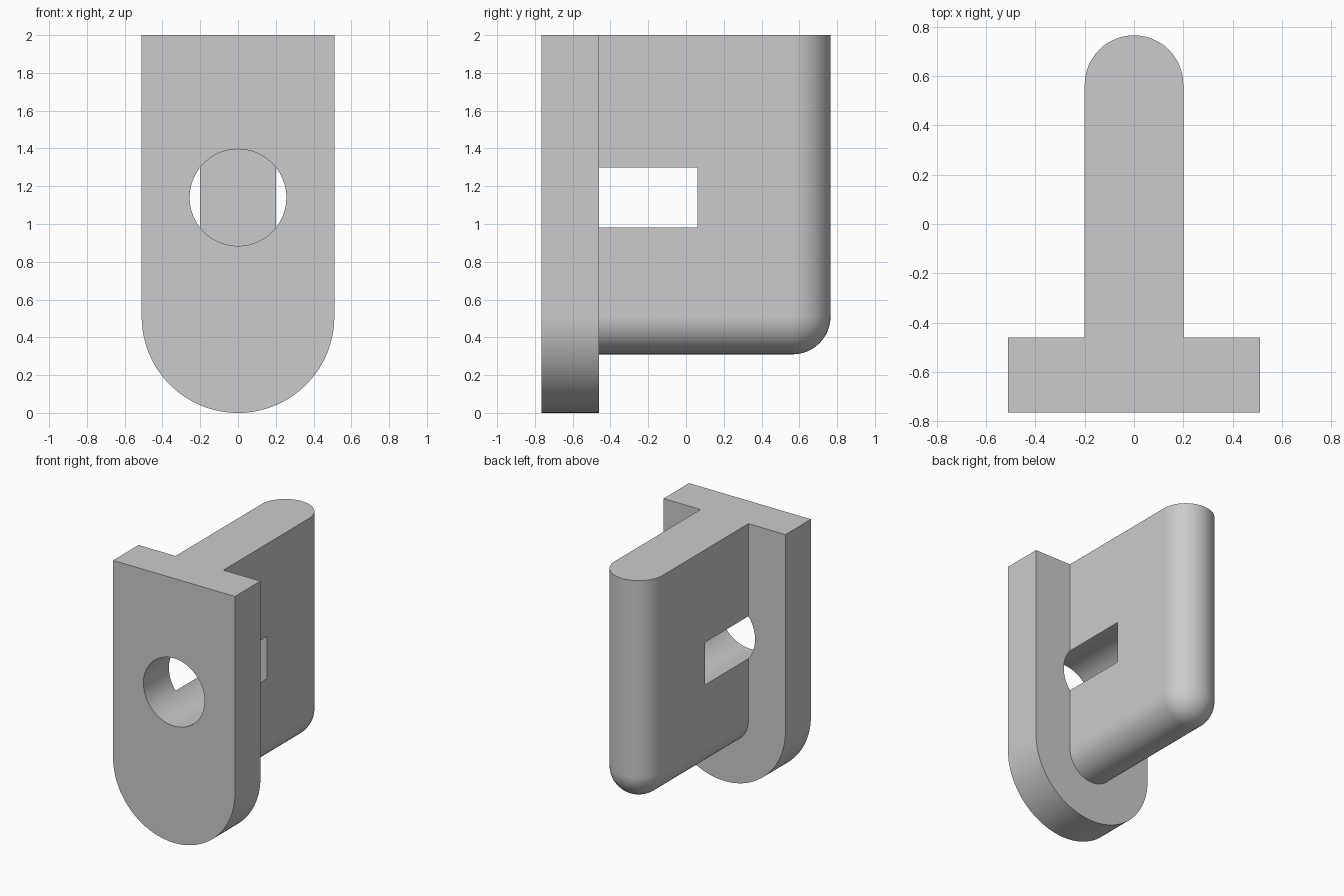
import bpy, bmesh
from math import sin, cos, pi, radians

cube = bpy.data.objects.get("Cube")
if cube:
    bpy.data.objects.remove(cube)

grey = bpy.data.materials.new("plain grey")
grey.use_nodes = True
colour = (0.6, 0.6, 0.6, 1)
grey.diffuse_color = colour
grey.node_tree.nodes["Principled BSDF"].inputs["Base Color"].default_value = colour

FRONT, PLATE_BACK, BACK, TOP = -0.765, -0.46, 0.765, 2.0


def loft(name, rings):
    """Skin equal-length closed rings and cap both ends."""
    bm = bmesh.new()
    loops = [[bm.verts.new(p) for p in ring] for ring in rings]
    n = len(loops[0])
    for a, b in zip(loops, loops[1:]):
        for i in range(n):
            j = (i + 1) % n
            bm.faces.new((a[i], a[j], b[j], b[i]))
    bm.faces.new(loops[0][::-1])
    bm.faces.new(loops[-1])
    bmesh.ops.remove_doubles(bm, verts=bm.verts, dist=1e-5)
    bmesh.ops.recalc_face_normals(bm, faces=bm.faces)
    mesh = bpy.data.meshes.new(name)
    bm.to_mesh(mesh)
    bm.free()
    mesh.materials.append(grey)
    obj = bpy.data.objects.new(name, mesh)
    bpy.context.collection.objects.link(obj)
    return obj


def combine(target, tool, operation):
    mod = target.modifiers.new(operation.lower(), "BOOLEAN")
    mod.operation, mod.object, mod.solver = operation, tool, "EXACT"
    bpy.context.view_layer.objects.active = target
    bpy.ops.object.modifier_apply(modifier=mod.name)
    bpy.data.objects.remove(tool)


# Front plate with a semicircular lower end
R = 0.51
outline = [(R, TOP), (-R, TOP)]
outline += [(-R * cos(pi * i / 64), R - R * sin(pi * i / 64)) for i in range(65)]
bracket = loft("bracket", [[(x, y, z) for x, z in outline] for y in (FRONT, PLATE_BACK)])

# Rear web, fully rounded along its back and bottom edges
r, steps = 0.2, 24
cy, cz, y0 = BACK - r, 0.31 + r, PLATE_BACK - 0.1
slices = []
for k in range(steps + 1):
    t = pi * (k / steps - 0.5)
    x, c = r * sin(t), r * cos(t)
    arc = [(x, cy + c * sin(a), cz - c * cos(a)) for a in (pi / 2 * i / 12 for i in range(13))]
    slices.append([(x, y0, TOP), (x, y0, cz - c)] + arc + [(x, cy + c, TOP)])
web = loft("rear_web", slices)
combine(bracket, web, "UNION")

# Round blind bore that breaks through the sides of the web
bore_r, bore_z = 0.256, 1.14
circle = [(bore_r * cos(pi * i / 48), bore_z + bore_r * sin(pi * i / 48)) for i in range(96)]
bore = loft("bore_cutter", [[(x, y, z) for x, z in circle] for y in (FRONT - 0.1, 0.06)])
bore.hide_render = True
combine(bracket, bore, "DIFFERENCE")

# Smooth rounds, crisp edges
bpy.ops.object.select_all(action="DESELECT")
bracket.select_set(True)
bpy.context.view_layer.objects.active = bracket
bpy.ops.object.shade_smooth_by_angle(angle=radians(30))
weighted = bracket.modifiers.new("weighted normals", "WEIGHTED_NORMAL")
weighted.keep_sharp = True
